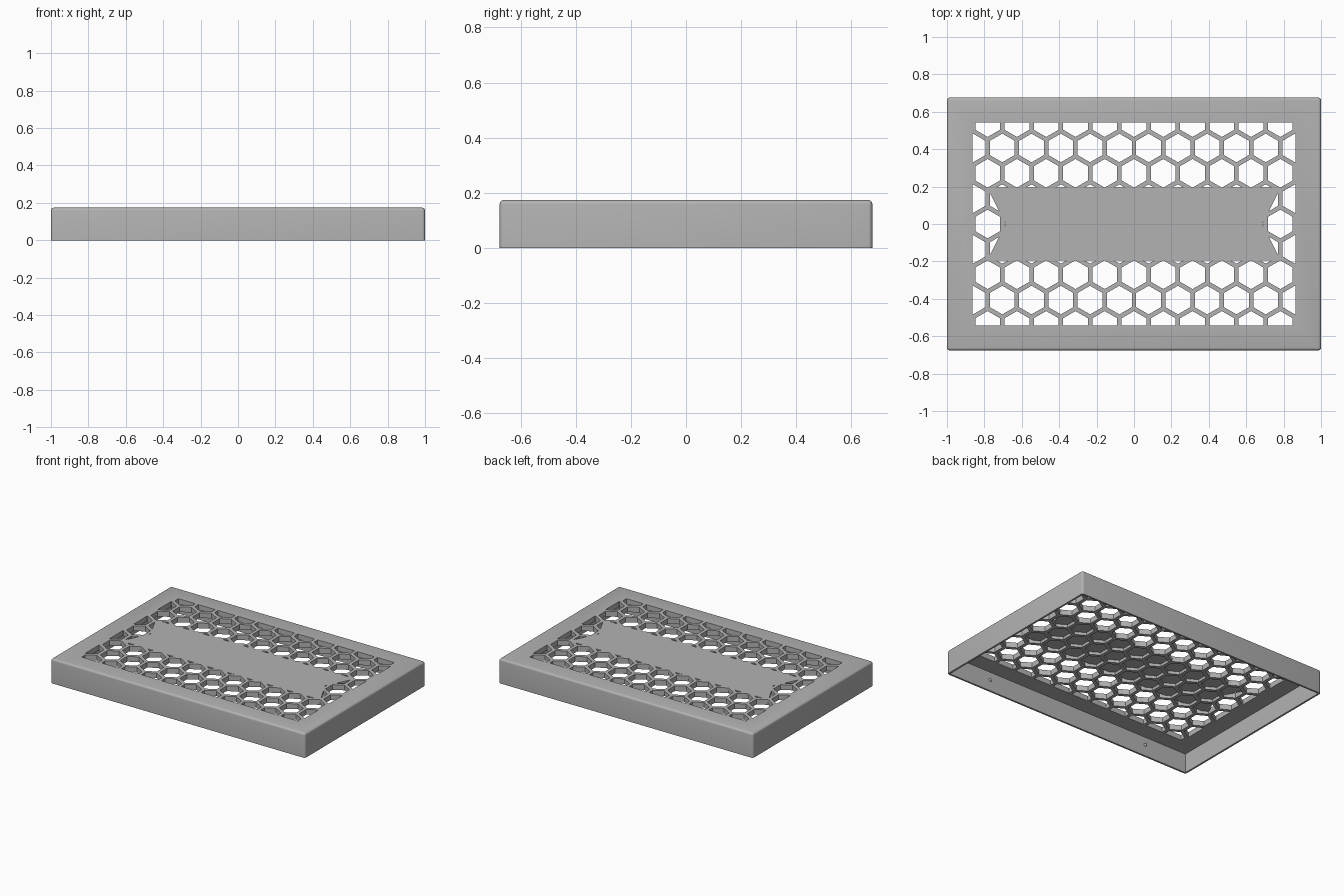
import bpy
import bmesh
import math
from mathutils import Matrix, Vector

if "Cube" in bpy.data.objects:
    bpy.data.objects.remove(bpy.data.objects["Cube"], do_unlink=True)

HALF_X, HALF_Y, TOP = 1.0, 0.676, 0.174
WALL, CEILING = 0.013, 0.137          # side wall thickness, underside of the top
OPEN_X, OPEN_Y = 0.863, 0.543         # half size of the grille area
PITCH, RADIUS = 0.1565, 0.0765        # honeycomb spacing and cell radius
PLAQUE_BOTTOM = 0.157

grey = bpy.data.materials.new("matte_grey")
grey.use_nodes = True
grey.diffuse_color = (0.45, 0.45, 0.45, 1)
grey.node_tree.nodes["Principled BSDF"].inputs["Base Color"].default_value = grey.diffuse_color


def make_object(name, bm):
    bmesh.ops.recalc_face_normals(bm, faces=bm.faces)
    mesh = bpy.data.meshes.new(name)
    bm.to_mesh(mesh)
    bm.free()
    mesh.materials.append(grey)
    obj = bpy.data.objects.new(name, mesh)
    bpy.context.collection.objects.link(obj)
    return obj


def add_prism(bm, points, low, high):
    base = bm.faces.new([bm.verts.new((x, y, low)) for x, y in points])
    extruded = bmesh.ops.extrude_face_region(bm, geom=[base])["geom"]
    verts = [v for v in extruded if isinstance(v, bmesh.types.BMVert)]
    bmesh.ops.translate(bm, verts=verts, vec=(0, 0, high - low))


def rectangle(x, y):
    return [(-x, -y), (x, -y), (x, y), (-x, y)]


def prism_object(name, points, low, high):
    bm = bmesh.new()
    add_prism(bm, points, low, high)
    return make_object(name, bm)


def subtract(target, cutter):
    cutter.hide_render = True
    mod = target.modifiers.new("cut", "BOOLEAN")
    mod.operation = "DIFFERENCE"
    mod.solver = "EXACT"
    mod.object = cutter
    bpy.ops.object.select_all(action="DESELECT")
    bpy.context.view_layer.objects.active = target
    target.select_set(True)
    bpy.ops.object.modifier_apply(modifier=mod.name)
    bpy.data.objects.remove(cutter, do_unlink=True)


# Lid body: box with rounded top and corner edges
bm = bmesh.new()
add_prism(bm, rectangle(HALF_X, HALF_Y), 0, TOP)
edges = [e for e in bm.edges if max(v.co.z for v in e.verts) > 0.1]
bmesh.ops.bevel(bm, geom=edges, offset=0.015, segments=4, profile=0.5, affect="EDGES")
lid = make_object("grille_lid", bm)

# Hollow underside
subtract(lid, prism_object("hollow_cutter", rectangle(HALF_X - WALL, HALF_Y - WALL), -0.1, CEILING))

# Honeycomb cells, trimmed to the grille area
bm = bmesh.new()
row_step = PITCH * math.sqrt(3) / 2
for row in range(-4, 5):
    for column in range(-6, 7):
        cx = (column + 0.5 * (row % 2)) * PITCH
        if abs(cx) - PITCH * 0.42 > OPEN_X:
            continue
        points = []
        for i in range(6):
            angle = math.radians(60 * i + 30)
            points.append((cx + RADIUS * math.cos(angle), row * row_step + RADIUS * math.sin(angle)))
        add_prism(bm, points, CEILING - 0.03, TOP + 0.03)
for normal, limit in (((1, 0, 0), OPEN_X), ((-1, 0, 0), OPEN_X), ((0, 1, 0), OPEN_Y), ((0, -1, 0), OPEN_Y)):
    n = Vector(normal)
    cut = bmesh.ops.bisect_plane(bm, geom=bm.verts[:] + bm.edges[:] + bm.faces[:],
                                 plane_co=n * limit, plane_no=n, clear_outer=True)
    rim = [e for e in cut["geom_cut"] if isinstance(e, bmesh.types.BMEdge)]
    bmesh.ops.holes_fill(bm, edges=rim, sides=0)
cells = make_object("cell_cutter", bm)

# Solid ribbon-shaped plaque with notched ends, kept from the cells
ribbon = [(-0.786, -0.196), (0.786, -0.196), (0.686, 0), (0.786, 0.196), (-0.786, 0.196), (-0.686, 0)]
subtract(cells, prism_object("plaque_keeper", ribbon, PLAQUE_BOTTOM, TOP + 0.1))
subtract(lid, cells)

bpy.ops.object.select_all(action="DESELECT")
lid.select_set(True)
bpy.context.view_layer.objects.active = lid
bpy.ops.object.shade_smooth_by_angle(angle=math.radians(30))

# Small snap bumps inside the long walls
for side, word in ((-1, "front"), (1, "back")):
    bm = bmesh.new()
    for x in (-0.65, 0.65):
        bmesh.ops.create_uvsphere(bm, u_segments=12, v_segments=8, radius=0.011,
                                  matrix=Matrix.Translation((x, side * (HALF_Y - WALL), 0.08)))
    bumps = make_object(word + "_snap_bumps", bm)
    for face in bumps.data.polygons:
        face.use_smooth = True
